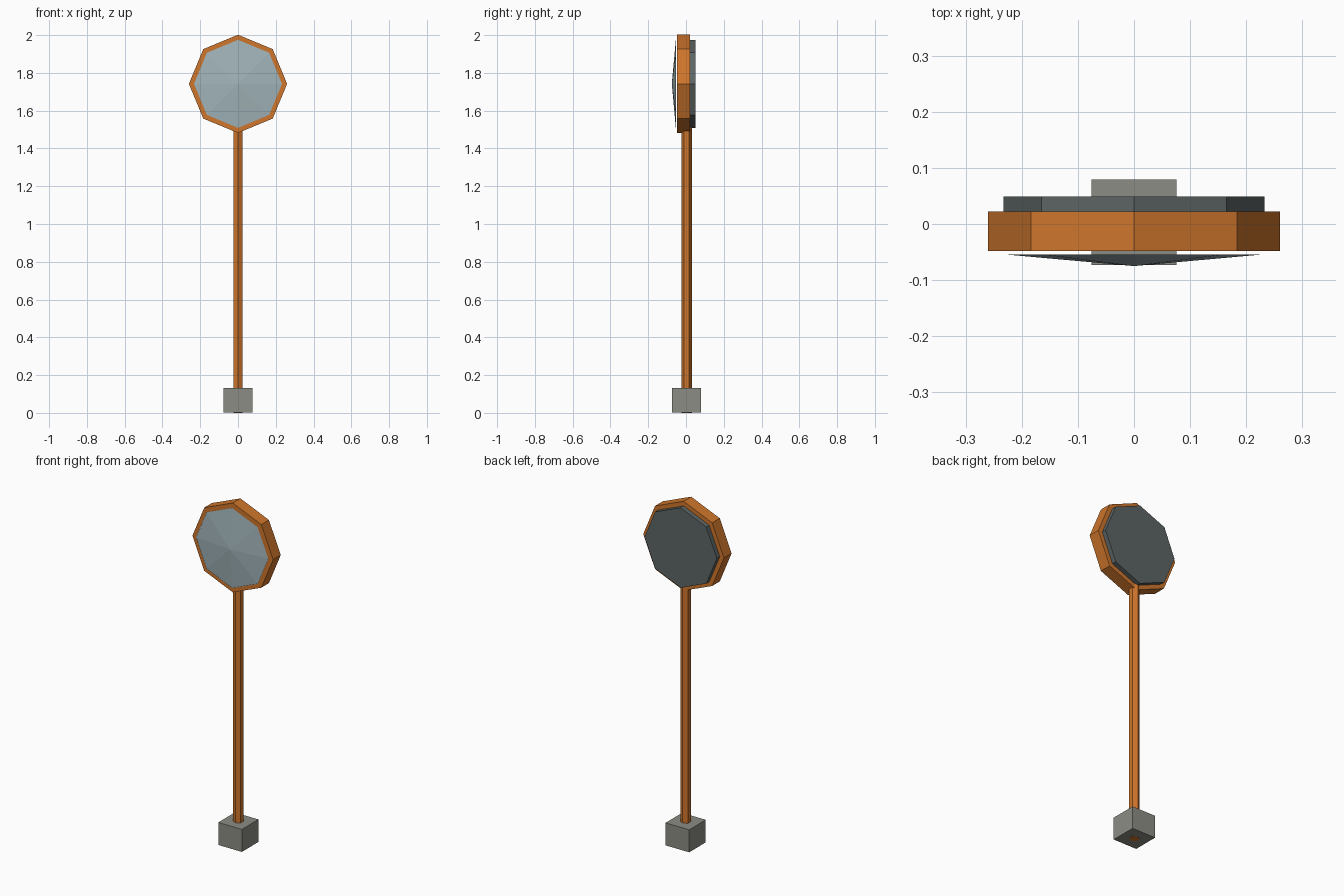
import bpy
import math

cube = bpy.data.objects.get("Cube")
if cube:
    bpy.data.objects.remove(cube, do_unlink=True)


def make_material(name, rgb):
    mat = bpy.data.materials.new(name)
    mat.use_nodes = True
    color = (*rgb, 1.0)
    mat.diffuse_color = color
    bsdf = mat.node_tree.nodes["Principled BSDF"]
    bsdf.inputs["Base Color"].default_value = color
    bsdf.inputs["Roughness"].default_value = 0.8
    return mat


orange = make_material("orange paint", (0.62, 0.18, 0.025))
concrete = make_material("concrete grey", (0.26, 0.265, 0.23))
dark = make_material("dark back grey", (0.11, 0.13, 0.13))
glass = make_material("mirror blue grey", (0.36, 0.46, 0.49))

HEAD_Z = 1.742   # centre height of the mirror head
AXIS_Y = 0.003   # post and footing axis


def finish(name, mat):
    obj = bpy.context.object
    obj.name = obj.data.name = name
    obj.data.materials.append(mat)
    return obj


def octagon(name, mat, radius, y_front, y_back, front_radius=None, fill='NGON'):
    """Eight-sided disc or cone facing the front, with a corner at the top."""
    bpy.ops.mesh.primitive_cone_add(
        vertices=8, radius1=radius,
        radius2=radius if front_radius is None else front_radius,
        depth=y_back - y_front, end_fill_type=fill,
        location=(0, (y_front + y_back) / 2, HEAD_Z),
        rotation=(math.pi / 2, 0, 0))
    return finish(name, mat)


# Mirror head: frame, back plate and shallow pointed mirror
octagon("mirror_frame", orange, 0.26, -0.048, 0.022)
octagon("back_plate", dark, 0.233, 0.015, 0.049)
octagon("mirror_face", glass, 0.233, -0.075, -0.054, front_radius=0, fill='NOTHING')

# Six-sided post running from the ground into the frame
POST_TOP = 1.53
bpy.ops.mesh.primitive_cylinder_add(
    vertices=6, radius=0.0275, depth=POST_TOP, location=(0, AXIS_Y, POST_TOP / 2))
finish("post", orange)

# Concrete footing
bpy.ops.mesh.primitive_cube_add(size=1, location=(0, AXIS_Y, 0.0665))
footing = finish("footing", concrete)
footing.scale = (0.152, 0.152, 0.131)
